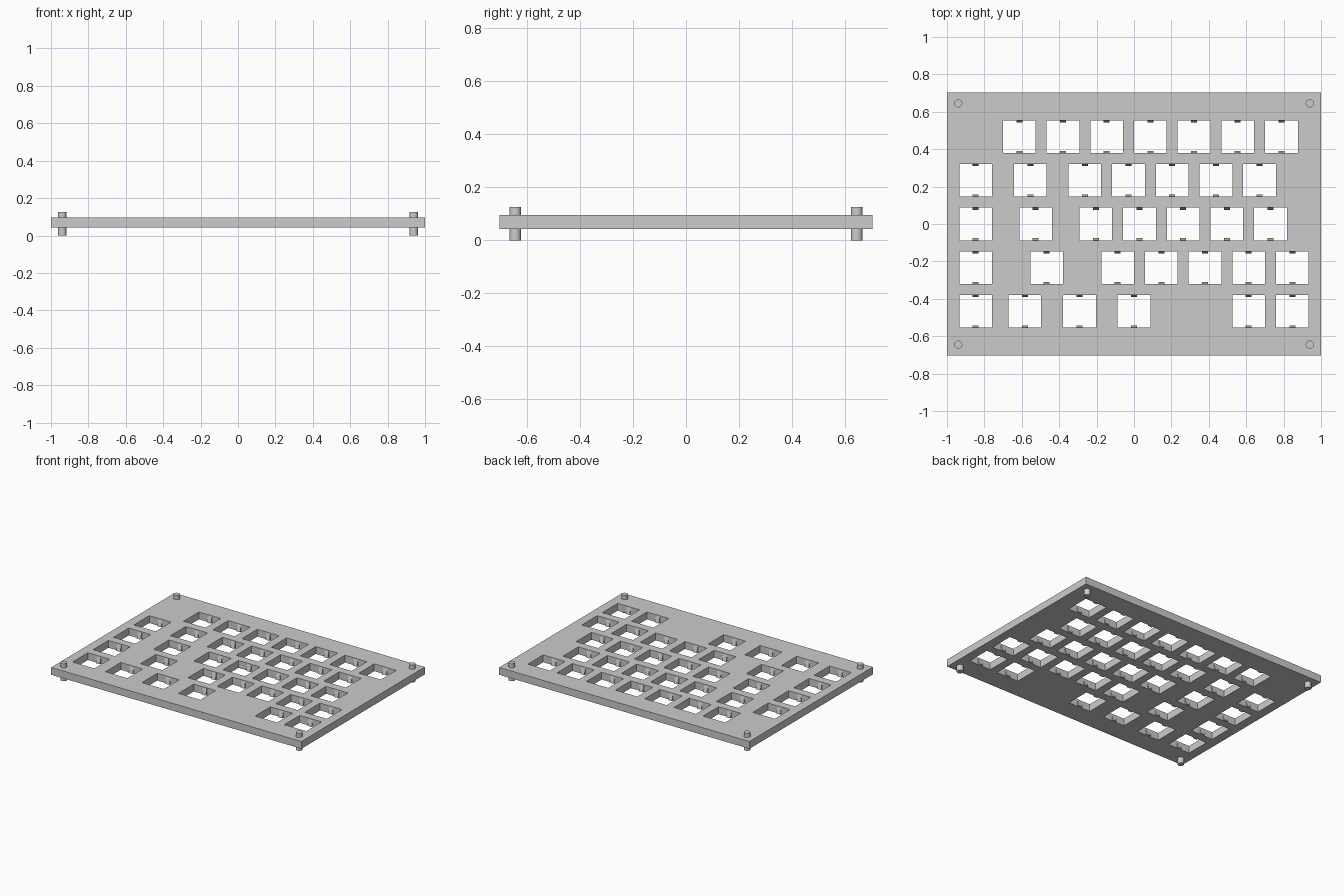
import bpy, bmesh
from mathutils import Matrix, Vector

if "Cube" in bpy.data.objects:
    bpy.data.objects.remove(bpy.data.objects["Cube"])

U = 0.2335            # key spacing
HALF = 0.0875         # half a key opening
Z0, Z1 = 0.043, 0.096  # plate bottom and top

grey = bpy.data.materials.new("grey plastic")
grey.diffuse_color = (0.6, 0.6, 0.6, 1)
grey.use_nodes = True
grey.node_tree.nodes["Principled BSDF"].inputs["Base Color"].default_value = grey.diffuse_color


def make(name, bm):
    bmesh.ops.recalc_face_normals(bm, faces=bm.faces)
    me = bpy.data.meshes.new(name)
    bm.to_mesh(me)
    bm.free()
    me.materials.append(grey)
    ob = bpy.data.objects.new(name, me)
    bpy.context.collection.objects.link(ob)
    return ob


def box(bm, x, y, z, sx, sy, sz):
    m = Matrix.Translation((x, y, z)) @ Matrix.Diagonal((sx, sy, sz, 1))
    bmesh.ops.create_cube(bm, size=1, matrix=m)


# Key centres, in key widths, from the back row to the front row
rows = [
    [-2.625 + i for i in range(7)],
    [-3.625, -2.375] + [-1.125 + i for i in range(5)],
    [-3.625, -2.25] + [-0.875 + i for i in range(5)],
    [-3.625, -2.0] + [-0.375 + i for i in range(5)],
    [-3.625, -2.5, -1.25, 0, 2.625, 3.625],
]
keys = [(x * U, (2 - r) * U) for r, row in enumerate(rows) for x in row]

# Plate with square key openings
bm = bmesh.new()
box(bm, 0, 0, (Z0 + Z1) / 2, 2, 1.408, Z1 - Z0)
plate = make("switch_plate", bm)

bm = bmesh.new()
for x, y in keys:
    box(bm, x, y, (Z0 + Z1) / 2, 2 * HALF, 2 * HALF, 0.2)
cutter = make("key_opening_cutter", bm)
cutter.hide_render = True

mod = plate.modifiers.new("openings", 'BOOLEAN')
mod.operation = 'DIFFERENCE'
mod.solver = 'EXACT'
mod.object = cutter
bpy.context.view_layer.objects.active = plate
bpy.ops.object.modifier_apply(modifier=mod.name)
bpy.data.objects.remove(cutter)

# Small wedge clips on the back and front wall of every opening
bm = bmesh.new()
for x, y in keys:
    for s in (1, -1):
        wall, tip = y + s * (HALF + 0.001), y + s * (HALF - 0.012)
        profile = [(wall, Z1 - 0.002), (wall, Z0 + 0.001), (tip, Z0 + 0.001)]
        f = bm.faces.new([bm.verts.new((x - 0.016, py, pz)) for py, pz in profile])
        ext = bmesh.ops.extrude_face_region(bm, geom=[f])
        bmesh.ops.translate(bm, vec=Vector((0.032, 0, 0)),
                            verts=[v for v in ext["geom"] if isinstance(v, bmesh.types.BMVert)])
make("switch_clips", bm)

# Corner pegs passing through the plate
bm = bmesh.new()
for sx in (1, -1):
    for sy in (1, -1):
        bmesh.ops.create_cone(bm, cap_ends=True, segments=32, radius1=0.022, radius2=0.022,
                              depth=0.126, matrix=Matrix.Translation((sx * 0.94, sy * 0.645, 0.063)))
pegs = make("corner_pegs", bm)
bpy.ops.object.select_all(action='DESELECT')
pegs.select_set(True)
bpy.context.view_layer.objects.active = pegs
bpy.ops.object.shade_smooth_by_angle()
